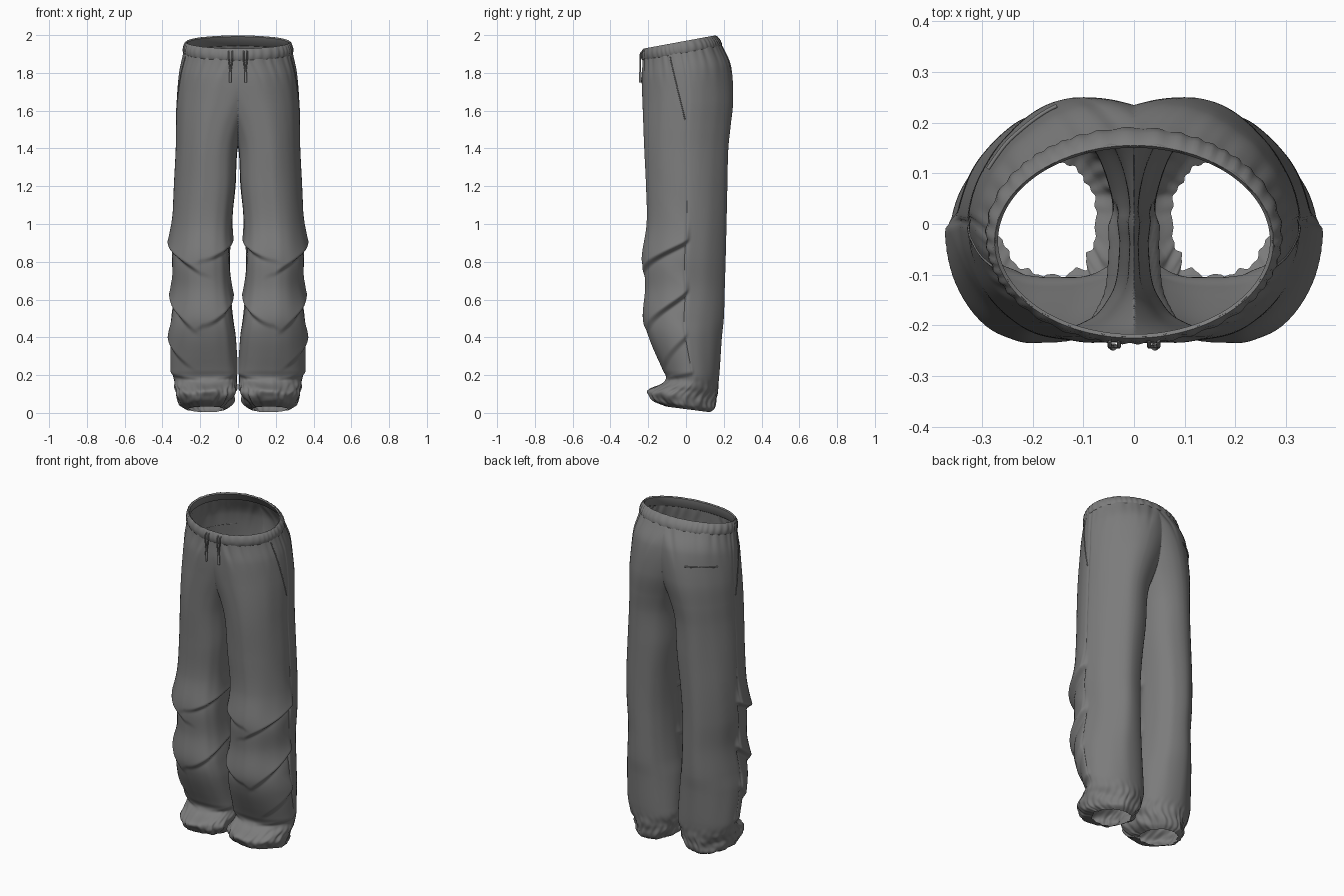
import bpy, bmesh, math
from mathutils import Vector, noise

cube = bpy.data.objects.get("Cube")
if cube:
    bpy.data.objects.remove(cube)

fabric = bpy.data.materials.new("grey_fabric")
fabric.use_nodes = True
GREY = (0.2, 0.2, 0.2, 1)
fabric.diffuse_color = GREY
fabric.node_tree.nodes["Principled BSDF"].inputs["Base Color"].default_value = GREY

# Leg profile by height: inner x, outer x, front y, back y.
# A negative inner x is trimmed at the centre plane, which shapes the crotch.
PROFILE = [
    (0.00, 0.075, 0.27, -0.1, 0.125), (0.02, 0.045, 0.31, -0.165, 0.148),
    (0.08, 0.015, 0.325, -0.195, 0.163), (0.16, 0.004, 0.34, -0.105, 0.172),
    (0.22, 0.004, 0.35, -0.12, 0.178), (0.4, 0.012, 0.362, -0.195, 0.19),
    (0.5, 0.026, 0.355, -0.22, 0.2), (0.66, 0.04, 0.342, -0.212, 0.205),
    (0.82, 0.042, 0.352, -0.225, 0.21), (1.0, 0.034, 0.348, -0.205, 0.215),
    (1.2, 0.012, 0.34, -0.21, 0.22), (1.4, 0.0, 0.33, -0.22, 0.225),
    (1.52, -0.035, 0.328, -0.225, 0.237), (1.65, -0.1, 0.325, -0.23, 0.25),
    (1.8, -0.18, 0.312, -0.235, 0.237), (1.9, -0.26, 0.29, -0.23, 0.193),
    (1.97, -0.275, 0.275, -0.225, 0.155),
]
TOP = PROFILE[-1][0]

# Knee and hem pleats: start and tip as (turn from front, height), and depth
PLEATS = [
    ((1.05, 0.91), (-0.1, 0.72), 0.026), ((-1.05, 0.92), (0.15, 0.79), 0.02),
    ((1.05, 0.64), (0.1, 0.42), 0.026), ((-1.05, 0.63), (0.2, 0.43), 0.02),
    ((1.05, 0.21), (-0.2, 0.14), 0.009), ((-1.05, 0.21), (0.1, 0.15), 0.009),
    ((1.0, 0.4), (0.2, 0.22), 0.012),
]


def smooth(lo, hi, v):
    t = min(max((v - lo) / (hi - lo), 0), 1)
    return t * t * (3 - 2 * t)


def section(h):
    """Cubic interpolation of the profile at height h."""
    last = len(PROFILE) - 1
    i = max(k for k in range(last) if PROFILE[k][0] <= h or k == 0)
    p, q = PROFILE[i], PROFILE[i + 1]
    before, after = PROFILE[max(i - 1, 0)], PROFILE[min(i + 2, last)]
    step = q[0] - p[0]
    t = (h - p[0]) / step
    out = []
    for c in range(1, len(p)):
        m = (q[c] - before[c]) / (q[0] - before[0]) * step
        n = (after[c] - p[c]) / (after[0] - p[0]) * step
        d = q[c] - p[c]
        out.append(p[c] + t * (m + t * (3 * d - 2 * m - n + t * (m + n - 2 * d))))
    return out


def pleat(u, h):
    """Overlapping cloth: swells above each pleat line and drops below it."""
    total = 0
    for (u0, h0), (u1, h1), depth in PLEATS:
        a = Vector((u0 * 0.25, h0))
        along = Vector((u1 * 0.25, h1)) - a
        rel = Vector((u * 0.25, h)) - a
        t = rel.dot(along) / along.length_squared
        above = (rel.y * along.x - rel.x * along.y) / along.length
        above *= math.copysign(1, along.x)
        fade = (1 - smooth(0.35, 1.1, t)) * smooth(-0.25, 0, t)
        swell = smooth(-0.018, 0.01, above)
        shape = swell * math.exp(-max(above, 0) / 0.08)
        shape -= (1 - swell) * 0.6 * math.exp(min(above, 0) / 0.05)
        total += depth * fade * shape
    return total * (1 - smooth(0.96, 1.12, abs(u)))


def cloth(u, h, lift=0):
    """Point on the left leg; u is quarter turns from the front, outward positive."""
    xi, xo, yf, yb = section(h)
    angle = u * math.pi / 2
    s, c = math.sin(angle), -math.cos(angle)
    a, b = (xo - xi) / 2, (yb - yf) / 2
    # Tapered outside, squarer towards the inner front
    if s > 0:
        power = 1 + (0.08 if c < 0 else 0.2) * (1 - smooth(1.7, 1.95, h))
    else:
        power = 0.65 if c < 0 else 0.88
    x = (xi + xo) / 2 + a * math.copysign(abs(s) ** power, s)
    y = (yf + yb) / 2 + b * math.copysign(abs(c) ** power, c)
    normal = Vector((s / a, c / b)).normalized()
    # Pleats, long drapes, waist gathers and crumpled cuffs
    cuff = 1 - smooth(0.07, 0.2, h)
    gather = smooth(1.7, 1.95, h)
    push = lift + pleat(u, h)
    push += 0.003 * noise.noise(Vector((s * 3, c * 3, h * 1.2))) * smooth(0.1, 0.4, h)
    push += 0.007 * gather * noise.noise(Vector((s * 9, c * 9, h * 2)))
    crumple = 0.02 if c < 0 else 0.02 - 0.012 * c
    push += cuff * crumple * noise.noise(Vector((s * 3, c * 3, h * 20)))
    push += cuff * 0.002 * math.sin(angle * 26 + 2 * math.sin(h * 40))
    # Side seam groove
    push -= 0.004 * math.exp(-((abs(u) - 1) / 0.025) ** 2) * smooth(0.1, 0.3, h)
    x += normal.x * push
    y += normal.y * push
    if h < 1.3:
        x = max(x, 0.003)
    low = 1 - smooth(0, 0.3, h)
    z = h + smooth(1.5, 1.95, h) * 0.184 * y + low * (0.02 - 0.13 * y)
    return Vector((x, y, z))


def finish(obj, angle):
    obj.data.materials.append(fabric)
    bpy.ops.object.select_all(action="DESELECT")
    obj.select_set(True)
    bpy.context.view_layer.objects.active = obj
    bpy.ops.object.shade_smooth_by_angle(angle=math.radians(angle))


def grid_object(name, rows, trim=False, wrap=False):
    """Skin closed rings of points; trim keeps the +x half and mirrors it."""
    bm = bmesh.new()
    rings = [[bm.verts.new(p) for p in row] for row in rows]
    pairs = list(zip(rings, rings[1:]))
    if wrap:
        pairs.append((rings[-1], rings[0]))
    for low, high in pairs:
        for i in range(len(low)):
            j = (i + 1) % len(low)
            bm.faces.new((low[i], low[j], high[j], high[i]))
    if trim:
        bmesh.ops.bisect_plane(bm, geom=bm.verts[:] + bm.edges[:] + bm.faces[:],
                               plane_co=(0, 0, 0), plane_no=(1, 0, 0), clear_inner=True)
    else:
        bmesh.ops.recalc_face_normals(bm, faces=bm.faces[:])
    mesh = bpy.data.meshes.new(name)
    bm.to_mesh(mesh)
    bm.free()
    obj = bpy.data.objects.new(name, mesh)
    bpy.context.collection.objects.link(obj)
    if trim:
        mirror = obj.modifiers.new("other_leg", "MIRROR")
        mirror.merge_threshold = 0.001
    finish(obj, 50)


def cord(name, points, radius):
    curve = bpy.data.curves.new(name, "CURVE")
    curve.dimensions = "3D"
    curve.bevel_depth = radius
    curve.bevel_resolution = 2
    curve.use_fill_caps = True
    spline = curve.splines.new("POLY")
    spline.points.add(len(points) - 1)
    for point, co in zip(spline.points, points):
        point.co = (*co, 1)
    obj = bpy.data.objects.new(name, curve)
    bpy.context.collection.objects.link(obj)
    obj.data.materials.append(fabric)


# Both legs and the seat
AROUND, ROWS = 180, 260
grid_object("trouser_legs", [[cloth(-2 + 4 * i / AROUND, TOP * r / ROWS)
            for i in range(AROUND)] for r in range(ROWS + 1)], trim=True)

# Elastic waistband, a closed ruched loop following the sloping top
BAND = [(0.0, -0.062), (0.006, -0.052), (0.009, -0.03), (0.006, -0.008),
        (0.0, 0.0), (-0.008, -0.006), (-0.009, -0.055)]


def band_point(k, out, drop):
    angle = k * math.tau / 240
    s, c = math.sin(angle), -math.cos(angle)
    _, width, front, back = section(TOP + drop * 0.999 - 0.0001)
    ruche = 0.002 * math.sin(angle * 44 + 3 * math.sin(angle * 5)) if out > 0 else 0
    y = (front + back) / 2 + ((back - front) / 2 + out + ruche) * c
    return Vector(((width + out + ruche) * s, y, TOP + 0.184 * y + drop))


grid_object("waistband", [[band_point(k, *p) for k in range(240)] for p in BAND], wrap=True)

# Pockets and drawstrings
for side, label in ((1, "left"), (-1, "right")):
    def flip(points):
        return [(p[0] * side, p[1], p[2]) for p in points]

    steps = [t / 12 for t in range(13)]
    cord(label + "_pocket_edge",
         flip([cloth(0.8 + 0.16 * t * t, 1.9 - 0.35 * t) for t in steps]), 0.003)
    for part, x in (("inner", 0.03), ("outer", 0.048)):
        cord(label + "_drawstring_" + part,
             flip([(x, -0.23, 1.915), (x, -0.241, 1.905), (x, -0.242, 1.87),
                   (0.04, -0.242, 1.8)]), 0.004)
    cord(label + "_drawstring_tip",
         flip([(0.04, -0.242, 1.805), (0.042, -0.243, 1.75)]), 0.007)

# Welt pocket on the right of the seat
welt = [cloth(1.32 + 0.46 * t / 16, 1.74, 0.003) for t in range(17)]
cord("back_pocket_welt", [(-p.x, p.y, p.z) for p in welt], 0.004)
